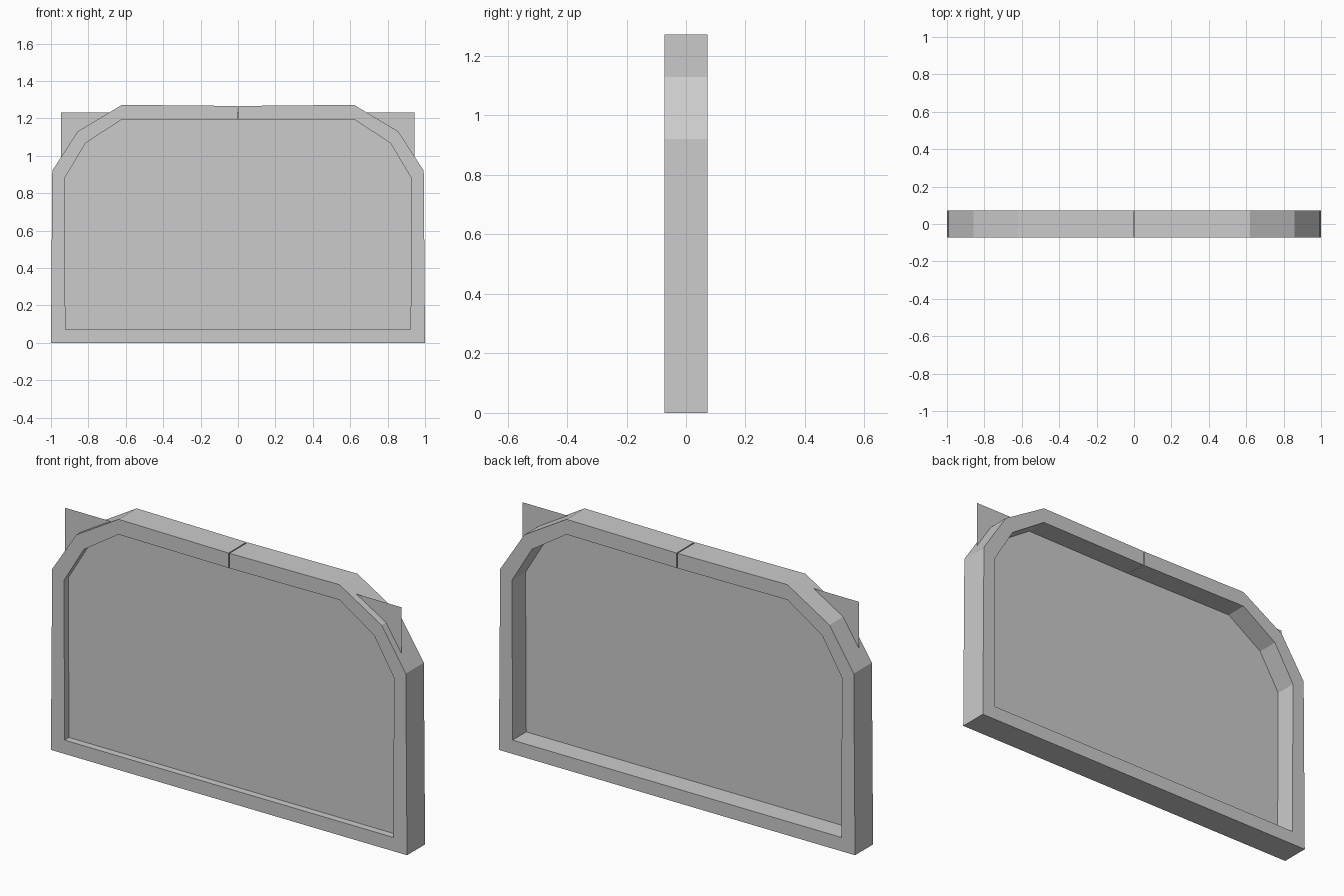
import bpy, bmesh

if "Cube" in bpy.data.objects:
    bpy.data.objects.remove(bpy.data.objects["Cube"])

DEPTH = 0.0725   # half depth of the frame
GAP = 0.003      # half width of the seam at the top centre


def make_object(name, bm):
    bmesh.ops.recalc_face_normals(bm, faces=bm.faces)
    mesh = bpy.data.meshes.new(name)
    bm.to_mesh(mesh)
    bm.free()
    ob = bpy.data.objects.new(name, mesh)
    bpy.context.collection.objects.link(ob)
    return ob


# Frame: matching outer and inner outlines for one side, seam to bottom corner
outer_half = [(GAP, 1.266), (0.62, 1.272), (0.857, 1.13), (0.993, 0.92), (1.0, 0.0)]
inner_half = [(GAP, 1.19), (0.62, 1.195), (0.815, 1.067), (0.927, 0.88), (0.923, 0.07)]


def both_sides(half):
    return half + [(-x, z) for x, z in reversed(half)]


bm = bmesh.new()
rings = []
for (ox, oz), (ix, iz) in zip(both_sides(outer_half), both_sides(inner_half)):
    rings.append([bm.verts.new(p) for p in (
        (ox, -DEPTH, oz), (ox, DEPTH, oz), (ix, DEPTH, iz), (ix, -DEPTH, iz))])
for a, b in zip(rings, rings[1:]):
    for i in range(4):
        j = (i + 1) % 4
        bm.faces.new((a[i], a[j], b[j], b[i]))
# Cap the two ends that meet at the seam
bm.faces.new(rings[0])
bm.faces.new(rings[-1])
make_object("window_frame", bm)

# Flat pane set towards the front; its square top corners poke past the frame
bm = bmesh.new()
bm.faces.new([bm.verts.new((x, -0.037, z)) for x, z in (
    (-0.947, 0.04), (0.943, 0.04), (0.943, 1.23), (-0.947, 1.23))])
make_object("window_pane", bm)
